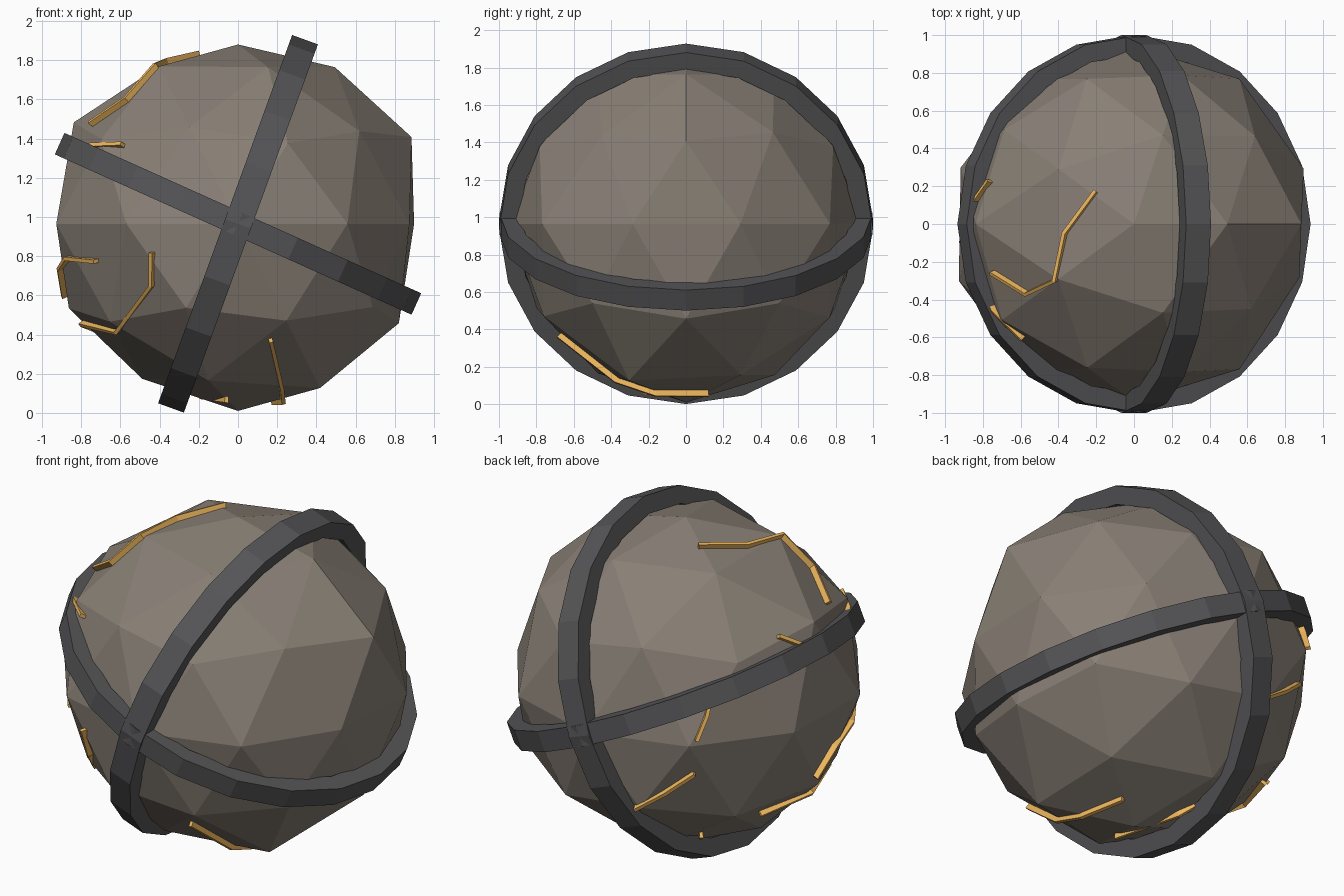
import bpy, bmesh, math
from mathutils import Vector
from mathutils.bvhtree import BVHTree

if "Cube" in bpy.data.objects:
    bpy.data.objects.remove(bpy.data.objects["Cube"])

CENTRE = Vector((0, 0, 0.965))


def material(name, rgb):
    m = bpy.data.materials.new(name)
    m.diffuse_color = (*rgb, 1)
    m.use_nodes = True
    m.node_tree.nodes["Principled BSDF"].inputs["Base Color"].default_value = m.diffuse_color
    return m


def add_object(name, bm, mat):
    bmesh.ops.recalc_face_normals(bm, faces=bm.faces)
    me = bpy.data.meshes.new(name)
    bm.to_mesh(me)
    bm.free()
    ob = bpy.data.objects.new(name, me)
    ob.location = CENTRE
    me.materials.append(mat)
    bpy.context.collection.objects.link(ob)
    return ob


def sweep(bm, sections, closed):
    """Join four-cornered cross-sections into a bar."""
    rows = [[bm.verts.new(p) for p in s] for s in sections]
    n = len(rows)
    for i in range(n if closed else n - 1):
        a, b = rows[i], rows[(i + 1) % n]
        for j in range(4):
            k = (j + 1) % 4
            bm.faces.new((a[j], a[k], b[k], b[j]))
    if not closed:
        bm.faces.new(rows[0])
        bm.faces.new(rows[-1][::-1])


stone = material("stone", (0.25, 0.215, 0.18))
iron = material("iron", (0.09, 0.09, 0.095))
amber = material("amber", (0.85, 0.47, 0.11))

# Boulder: a coarse icosphere with uneven radii, keyed by height (%) and angle
RADII = {
    (100, 0): .915, (-100, 0): .955,
    (85, 0): .94, (85, 144): .94, (85, 216): .945, (85, 288): .94, (85, 72): .94,
    (53, 180): .985, (53, 324): .90, (53, 36): .93, (53, 252): .94,
    (45, 0): .99, (45, 72): .925, (45, 288): .92, (45, 216): .965,
    (0, 18): .945, (0, 342): .92, (0, 54): .95, (0, 306): .95, (0, 198): .975,
    (0, 162): .965, (0, 234): .97, (0, 270): .94, (0, 90): .94,
    (-45, 180): .965, (-45, 252): .96, (-45, 324): .95, (-45, 36): .95,
    (-53, 0): .965, (-53, 288): .94, (-53, 216): .95,
    (-85, 180): .93, (-85, 324): .985, (-85, 36): .95, (-85, 252): .94,
}
bm = bmesh.new()
bmesh.ops.create_icosphere(bm, subdivisions=2, radius=1)
for v in bm.verts:
    z = round(v.co.z * 100)
    ang = 0 if abs(z) > 95 else round(math.degrees(math.atan2(v.co.y, v.co.x))) % 360
    v.co *= RADII.get((z, ang), .95)
tree = BVHTree.FromBMesh(bm)
add_object("boulder", bm, stone)


# Two tilted iron hoops crossing at the front and back
def hoop(name, tilt, width, outer=1.0, inner=0.9, sides=20):
    t = math.radians(tilt)
    up = Vector((math.sin(t), 0, math.cos(t)))
    axis = Vector((math.cos(t), 0, -math.sin(t))) * width / 2
    y = Vector((0, 1, 0))
    sections = []
    for i in range(sides):
        a = 2 * math.pi * i / sides
        d = up * math.cos(a) + y * math.sin(a)
        sections.append([d * outer + axis, d * outer - axis,
                         d * inner - axis, d * inner + axis])
    bm = bmesh.new()
    sweep(bm, sections, True)
    add_object(name, bm, iron)


hoop("steep_hoop", 20, 0.14)
hoop("shallow_hoop", -65.8, 0.12, outer=0.998)

# Glowing cracks: thin fins standing out of the boulder along short paths
CRACKS = {
    "crown": [(-.21, .18, 1.86), (-.38, -.05, 1.82), (-.42, -.3, 1.77),
              (-.57, -.37, 1.6), (-.76, -.26, 1.48)],
    "bottom_right": [(.17, -.69, .36), (.22, -.37, .14), (.23, -.16, .06), (.18, .12, .05)],
    "bottom_left": [(-.06, -.23, .04), (-.19, .16, .05), (-.42, .45, .24)],
    "front": [(-.435, -.81, .82), (-.44, -.75, .65), (-.61, -.44, .42),
              (-.79, -.03, .46), (-.69, .28, .4)],
    "left": [(-.74, -.54, .77), (-.87, -.3, .79), (-.92, -.1, .73), (-.87, .05, .6)],
    "upper_left": [(-.77, .23, 1.47), (-.85, .1, 1.38), (-.88, -.2, 1.31),
                   (-.74, -.45, 1.36), (-.59, -.61, 1.37)],
    "back": [(-.62, .62, 1.3), (-.62, .69, 1.13), (-.58, .73, 1.0)],
    "lower_back": [(-.56, .72, .78), (-.4, .77, .65), (-.235, .8, .545)],
}
for name, path in CRACKS.items():
    dirs = [(Vector(p) - CENTRE).normalized() for p in path]
    pts = [d * tree.ray_cast(Vector(), d)[0].length for d in dirs]
    sections = []
    for i, (d, p) in enumerate(zip(dirs, pts)):
        along = pts[min(i + 1, len(pts) - 1)] - pts[max(i - 1, 0)]
        side = along.cross(d).normalized() * 0.01
        out, deep = d * 0.032, d * 0.032
        sections.append([p + out + side, p + out - side, p - deep - side, p - deep + side])
    bm = bmesh.new()
    sweep(bm, sections, False)
    add_object(name + "_crack", bm, amber)
